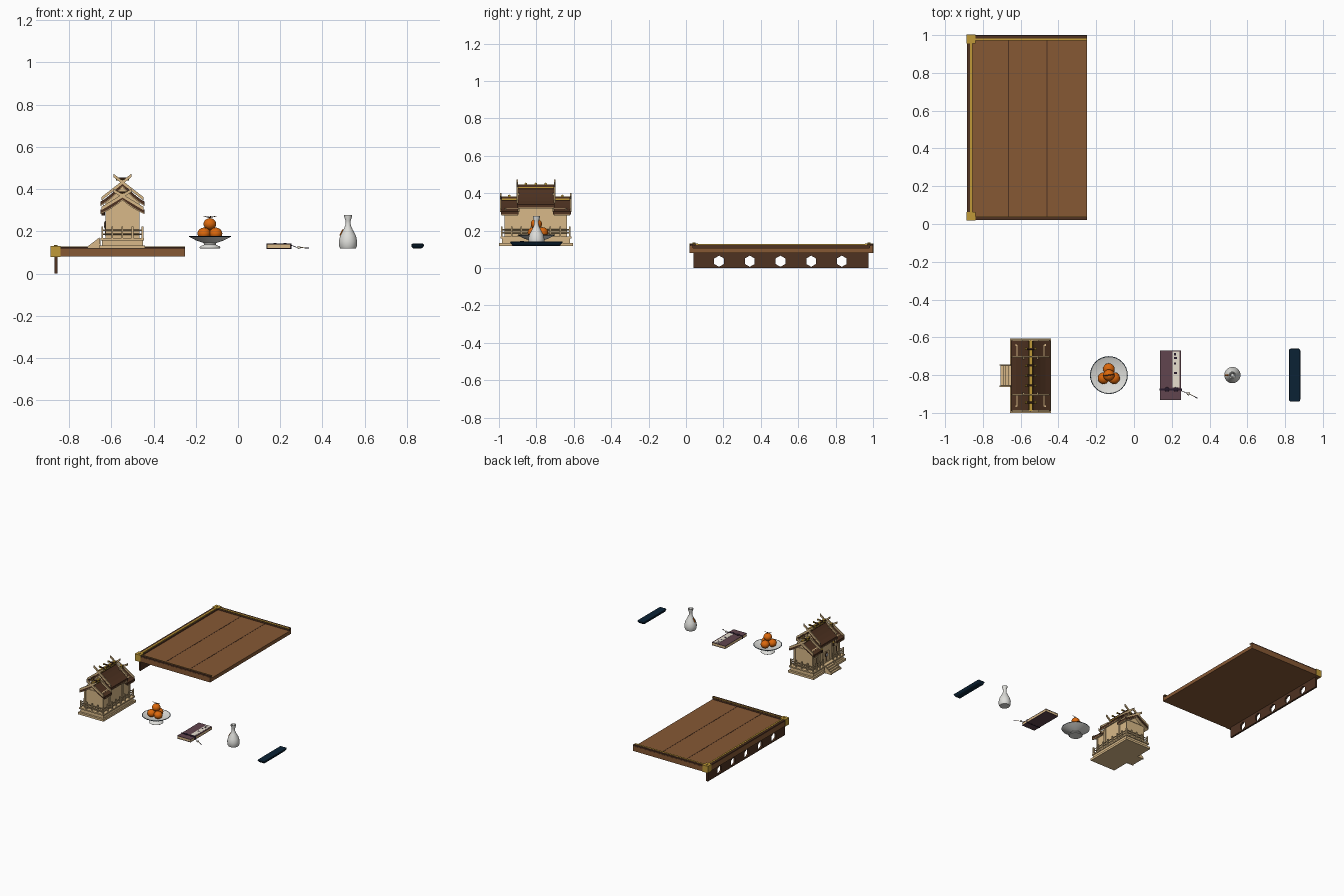
import bpy, bmesh, math
from mathutils import Vector, Matrix

if "Cube" in bpy.data.objects:
    bpy.data.objects.remove(bpy.data.objects["Cube"])


def material(name, code):
    rgb = [((code >> s) & 255) / 255 for s in (16, 8, 0)]
    col = [c / 12.92 if c < 0.04 else ((c + 0.055) / 1.055) ** 2.4 for c in rgb] + [1]
    m = bpy.data.materials.new(name)
    m.use_nodes = True
    m.diffuse_color = col
    m.node_tree.nodes["Principled BSDF"].inputs["Base Color"].default_value = col
    return m


BROWN = material("brown wood", 0x865834)
DARK = material("dark wood", 0x4E3221)
GOLD = material("gold", 0xC09A38)
PALE = material("pale wood", 0xD8B988)
WHITE = material("porcelain", 0xDEDEDA)
ORANGE = material("orange peel", 0xDC680C)
PURPLE = material("purple cover", 0x61454E)
NAVY = material("navy lacquer", 0x0B2235)
PAPER = material("cream paper", 0xF6EEDD)
INK = material("black ink", 0x281B2C)


def finish(bm, name, mat, smooth=False):
    bmesh.ops.recalc_face_normals(bm, faces=bm.faces)
    me = bpy.data.meshes.new(name)
    bm.to_mesh(me)
    bm.free()
    me.materials.append(mat)
    if smooth:
        me.shade_smooth()
        me.set_sharp_from_angle(angle=math.radians(40))
    ob = bpy.data.objects.new(name, me)
    bpy.context.collection.objects.link(ob)
    return ob


def box(name, mat, x, y, z):
    """Box from (min, max) pairs."""
    bm = bmesh.new()
    bmesh.ops.create_cube(bm, size=1)
    for v in bm.verts:
        v.co = [lo + (c + 0.5) * (hi - lo) for c, (lo, hi) in zip(v.co, (x, y, z))]
    return finish(bm, name, mat)


def prism(name, mat, outline, y0, y1):
    """Closed (x, z) outline extruded along y."""
    bm = bmesh.new()
    f = bm.faces.new([bm.verts.new((x, y0, z)) for x, z in outline])
    ext = bmesh.ops.extrude_face_region(bm, geom=[f])["geom"]
    bmesh.ops.translate(bm, vec=(0, y1 - y0, 0), verts=[g for g in ext if isinstance(g, bmesh.types.BMVert)])
    return finish(bm, name, mat)


def rod(name, mat, a, b, r, sides=8, r2=None):
    a, b = Vector(a), Vector(b)
    d = b - a
    bm = bmesh.new()
    bmesh.ops.create_cone(bm, cap_ends=True, segments=sides, radius1=r, radius2=r if r2 is None else r2, depth=d.length)
    rot = d.to_track_quat("Z", "Y").to_matrix().to_4x4()
    bmesh.ops.transform(bm, matrix=Matrix.Translation((a + b) / 2) @ rot, verts=bm.verts)
    return finish(bm, name, mat, sides > 6)


def ball(name, mat, centre, r, flat=1):
    bm = bmesh.new()
    bmesh.ops.create_uvsphere(bm, u_segments=20, v_segments=12, radius=r)
    for v in bm.verts:
        v.co = Vector((v.co.x, v.co.y, v.co.z * flat)) + Vector(centre)
    return finish(bm, name, mat, True)


def lathe(name, mat, profile, x, y):
    bm = bmesh.new()
    vs = [bm.verts.new((x + r, y, z)) for r, z in profile]
    es = [bm.edges.new(p) for p in zip(vs, vs[1:])]
    bmesh.ops.spin(bm, geom=vs + es, cent=(x, y, 0), axis=(0, 0, 1), angle=math.tau, steps=32)
    bmesh.ops.remove_doubles(bm, verts=bm.verts, dist=1e-5)
    return finish(bm, name, mat, True)


# Shelf: planks, seams, raised frame with dark cap and gold line
box("shelf_planks", BROWN, (-0.87, -0.25), (0.03, 0.99), (0.08, 0.107))
for x in (-0.665, -0.46):
    box("plank_seam", DARK, (x - 0.003, x + 0.003), (0.04, 0.98), (0.107, 0.108))
for y0, s in ((0.02, 1), (1.0, -1)):
    span = lambda a, b: tuple(sorted((y0 + s * a, y0 + s * b)))
    box("end_frame", BROWN, (-0.88, -0.25), span(0, 0.016), (0.08, 0.117))
    box("end_cap", DARK, (-0.88, -0.25), span(0.001, 0.017), (0.117, 0.127))
    box("end_inner_lining", DARK, (-0.865, -0.25), span(0.016, 0.018), (0.107, 0.117))
    wide = 0.028 if s < 0 else 0.021
    box("end_gold_line", GOLD, (-0.86, -0.25), span(0.017, wide), (0.124, 0.128))
    # thin gold plates wrapping the corner
    box("corner_plate_top", GOLD, (-0.886, -0.84), span(-0.001, 0.044), (0.127, 0.131))
    box("corner_plate_end", GOLD, (-0.886, -0.84), span(-0.002, 0), (0.079, 0.131))
    box("corner_plate_front", GOLD, (-0.887, -0.884), span(-0.002, 0.044), (0.079, 0.131))
    rod("corner_stud", GOLD, (-0.863, y0 + s * 0.022, 0.13), (-0.863, y0 + s * 0.022, 0.135), 0.008)
box("front_frame", BROWN, (-0.884, -0.866), (0.03, 0.99), (0.08, 0.117))
box("front_cap", DARK, (-0.884, -0.866), (0.03, 0.99), (0.117, 0.127))
box("front_inner_lining", DARK, (-0.867, -0.857), (0.03, 0.99), (0.107, 0.124))
box("front_gold_line", GOLD, (-0.867, -0.854), (0.05, 0.97), (0.124, 0.129))

# Hanging board with hexagonal openings
board = box("hanging_board", DARK, (-0.868, -0.854), (0.04, 0.975), (0, 0.08))
for i in range(5):
    y = 0.177 + 0.164 * i
    cutter = rod("hexagon_cutter", DARK, (-0.9, y, 0.036), (-0.82, y, 0.036), 0.03, 6)
    # turn so that a corner points up
    top = max(v.co.z for v in cutter.data.vertices)
    if top < 0.064:
        for v in cutter.data.vertices:
            v.co.y, v.co.z = y + v.co.z - 0.036, 0.036 + v.co.y - y
    cutter.hide_render = True
    mod = board.modifiers.new("opening", "BOOLEAN")
    mod.operation, mod.object = "DIFFERENCE", cutter
    bpy.context.view_layer.objects.active = board
    bpy.ops.object.modifier_apply(modifier=mod.name)
    bpy.data.objects.remove(cutter)

# Shrine base and stairs
CX, CY, FLOOR = -0.547, -0.803, 0.168
box("shrine_plinth", PALE, (-0.657, -0.44), (-1, -0.605), (0.118, 0.134))
box("shrine_base", PALE, (-0.645, -0.45), (-0.985, -0.62), (0.134, 0.158))
box("shrine_floor", PALE, (-0.652, -0.444), (-0.993, -0.612), (0.158, FLOOR))
for i in range(4):
    box("stair", PALE, (-0.708 + 0.014 * i, -0.65), (-0.855, -0.75), (0.118, 0.127 + 0.01 * i))
for y in (-0.863, -0.75):
    prism("stair_side", PALE, [(-0.713, 0.118), (-0.713, 0.128), (-0.655, 0.172), (-0.65, 0.118)], y, y + 0.007)


# Railings around the floor, open at the stairs
def railing(a, b, posts):
    a, b = Vector(a), Vector(b)
    for h in (0.187, 0.205):
        rod("rail", PALE, (*a, h), (*b, h), 0.004, 4)
    for i in range(posts):
        p = a.lerp(b, i / (posts - 1))
        box("rail_post", PALE, (p.x - 0.004, p.x + 0.004), (p.y - 0.004, p.y + 0.004), (FLOOR, 0.222))


L, R, S, N = -0.643, -0.452, -0.984, -0.621
railing((L, S), (R, S), 5)
railing((L, N), (R, N), 5)
railing((R, S), (R, N), 8)
railing((L, S), (L, -0.865), 4)
railing((L, -0.742), (L, N), 4)


# Halls: walled body, curved gable roof, bargeboards that cross as finials
def hall(y0, y1, wall0, wall1, eave, ridge, slope, logs):
    w, e = 0.074, eave + 0.015
    prism("hall_walls", PALE, [(CX - w, FLOOR), (CX + w, FLOOR), (CX + w, e), (CX, ridge - 0.01), (CX - w, e)], wall0, wall1)
    for x in (CX - w, CX + w):
        for y in (wall0, wall1):
            box("hall_post", PALE, (x - 0.007, x + 0.007), (y - 0.005, y + 0.005), (FLOOR, e))
    for z in (FLOOR, e - 0.012):
        box("hall_beam", PALE, (CX - w - 0.005, CX + w + 0.005), (wall0 - 0.004, wall1 + 0.004), (z, z + 0.01))
    top = [(t * 0.105, eave + (ridge - eave) * (0.65 * (1 - t) + 0.35 * (1 - t) ** 2)) for t in (0, 0.25, 0.5, 0.75, 1)]
    upper = [(CX - x, z) for x, z in reversed(top)] + [(CX + x, z) for x, z in top[1:]]
    prism("roof", DARK, upper + [(x, z - 0.016) for x, z in reversed(upper)], y0, y1)
    prism("roof_lining", PALE, [(x, z - 0.016) for x, z in upper] + [(x, z - 0.021) for x, z in reversed(upper)], y0 + 0.004, y1 - 0.004)
    box("ridge_beam", DARK, (CX - 0.01, CX + 0.01), (y0, y1), (ridge - 0.012, ridge + 0.012))
    box("ridge_gold_base", GOLD, (CX - 0.012, CX + 0.012), (y0 + 0.006, y1 - 0.006), (ridge - 0.004, ridge + 0.002))
    box("ridge_gold_top", GOLD, (CX - 0.007, CX + 0.007), (y0, y1), (ridge + 0.012, ridge + 0.014))
    for y in (y0, y1):
        for s in (-1, 1):
            pts = [(-0.1 * s, ridge - slope * 0.1), (0.042 * s, ridge + slope * 0.042)]
            line = [(CX + x, z + 0.008) for x, z in pts] + [(CX + x, z - 0.008) for x, z in reversed(pts)]
            prism("gable_finial", PALE, line, y - 0.004, y + 0.004)
    for y in logs:
        z = ridge + 0.017
        rod("ridge_log", DARK, (CX - 0.022, y, z), (CX + 0.022, y, z), 0.005)
        for s in (-1, 1):
            rod("log_end", GOLD, (CX + s * 0.02, y, z), (CX + s * 0.03, y, z), 0.007)


hall(-0.903, -0.703, -0.878, -0.728, 0.34, 0.432, 0.78, (-0.856, -0.803, -0.75))
hall(-0.99, -0.895, -0.965, -0.885, 0.302, 0.368, 0.6, (-0.945,))
hall(-0.711, -0.616, -0.721, -0.641, 0.302, 0.368, 0.6, (-0.661,))
for y, half in ((CY, 0.04), (-0.925, 0.024), (-0.681, 0.024)):
    box("door", PALE, (-0.627, -0.62), (y - half, y + half), (0.18, 0.25))
    box("door_gap", DARK, (-0.629, -0.62), (y - 0.002, y + 0.002), (0.18, 0.25))
rod("mirror_frame", DARK, (-0.632, CY, 0.23), (-0.628, CY, 0.23), 0.017, 16)
rod("mirror", WHITE, (-0.634, CY, 0.23), (-0.628, CY, 0.23), 0.011, 16)
for y in (-0.875, -0.731):
    rod("lantern", DARK, (-0.638, y, 0.275), (-0.638, y, 0.3), 0.008)
    rod("lantern_top", GOLD, (-0.638, y, 0.3), (-0.638, y, 0.312), 0.01, 8, 0.002)
    rod("lantern_cord", DARK, (-0.638, y, 0.31), (-0.638, y, 0.335), 0.0015, 4)

# Footed dish with oranges
OX, OY = -0.133, -0.8
lathe("dish", WHITE, [(0, 0.12), (0.045, 0.118), (0.05, 0.122), (0.046, 0.129), (0.028, 0.137), (0.03, 0.145),
                      (0.065, 0.157), (0.098, 0.174), (0.097, 0.177), (0.06, 0.163), (0, 0.158)], OX, OY)
lathe("dish_rim", NAVY, [(0.097, 0.174), (0.1, 0.175), (0.1, 0.177), (0.097, 0.178), (0.097, 0.174)], OX, OY)
for k in range(3):
    a = math.radians(90 + 120 * k)
    ball("orange", ORANGE, (OX + 0.032 * math.cos(a), OY + 0.032 * math.sin(a), 0.19), 0.031, 0.9)
ball("top_orange", ORANGE, (OX, OY, 0.235), 0.03, 0.92)
rod("orange_stem", DARK, (OX, OY, 0.26), (OX + 0.003, OY, 0.272), 0.002, 6)
for s in (-1, 1):
    rod("orange_leaf", DARK, (OX, OY, 0.266), (OX + s * 0.03, OY + s * 0.004, 0.272), 0.003, 4, 0.001)

# Bound book with title strip, tie and cord
box("book_pages", PALE, (0.137, 0.249), (-0.93, -0.672), (0.121, 0.137))
for z in (0.118, 0.137):
    box("book_cover", PURPLE, (0.137, 0.25), (-0.932, -0.67), (z, z + 0.003))
box("title_strip", PAPER, (0.203, 0.24), (-0.865, -0.676), (0.14, 0.1412))
for i, y in enumerate((-0.695, -0.715, -0.745, -0.795)):
    box("ink_mark", INK, (0.212, 0.223 + 0.004 * (i % 2)), (y, y + 0.012), (0.1412, 0.142))
box("book_tie", INK, (0.134, 0.253), (-0.881, -0.871), (0.117, 0.142))
for x in (0.175, 0.222):
    ball("tie_loop", INK, (x, -0.876, 0.141), 0.012, 0.3)
rod("cord", INK, (0.235, -0.877, 0.14), (0.28, -0.895, 0.124), 0.0015, 6)
ball("cord_bead", PAPER, (0.288, -0.898, 0.124), 0.009, 0.7)
rod("cord_tail", PALE, (0.294, -0.9, 0.124), (0.318, -0.913, 0.122), 0.002, 6)
rod("cord_tassel", INK, (0.318, -0.913, 0.122), (0.335, -0.922, 0.121), 0.002, 6, 0.003)

# Porcelain bottle with a small tag
BX, BY = 0.521, -0.8
lathe("bottle", WHITE, [(0, 0.118), (0.036, 0.118), (0.042, 0.13), (0.043, 0.155), (0.037, 0.18), (0.022, 0.208), (0.013, 0.228),
                        (0.012, 0.25), (0.019, 0.27), (0.019, 0.277), (0.014, 0.277), (0.008, 0.25), (0, 0.25)], BX, BY)
rod("bottle_tag", ORANGE, (BX - 0.022, BY, 0.208), (BX - 0.037, BY, 0.18), 0.005, 6)

# Navy boat-shaped block, narrower at the foot
block = prism("navy_block", NAVY, [(0.826, 0.118), (0.873, 0.118), (0.884, 0.142), (0.817, 0.142)], -0.945, -0.655)
for v in block.data.vertices:
    if v.co.z < 0.13:
        v.co.y = CY + (v.co.y - CY) * 0.87
bevel = block.modifiers.new("rounded_corners", "BEVEL")
bevel.width, bevel.segments, bevel.limit_method = 0.01, 3, "ANGLE"
